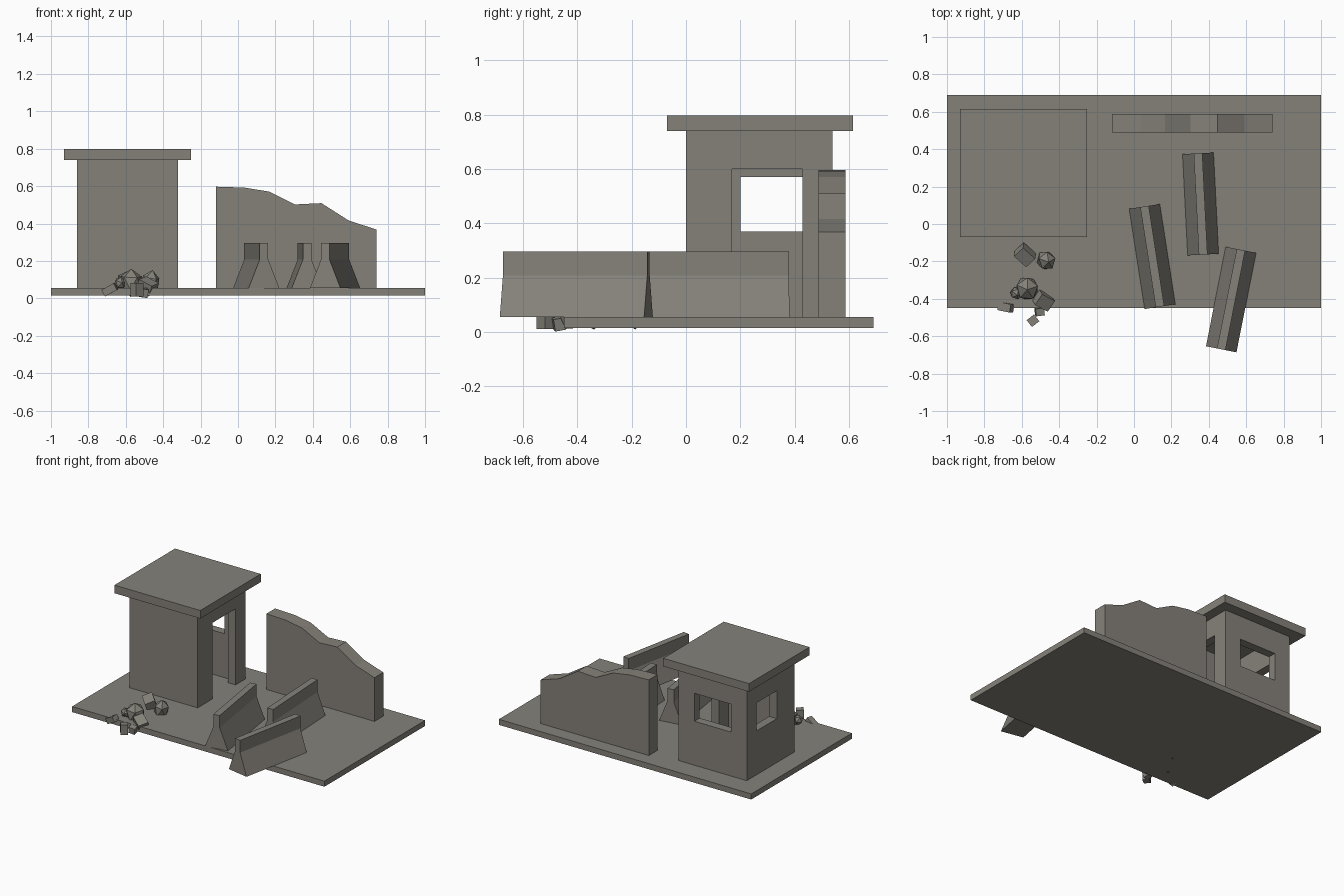
import bpy, bmesh, math
from mathutils import Matrix, Euler

if "Cube" in bpy.data.objects:
    bpy.data.objects.remove(bpy.data.objects["Cube"])

concrete = bpy.data.materials.new("weathered concrete")
concrete.diffuse_color = (0.235, 0.222, 0.193, 1)
concrete.use_nodes = True
concrete.node_tree.nodes["Principled BSDF"].inputs["Base Color"].default_value = concrete.diffuse_color


def finish(name, bm):
    bmesh.ops.recalc_face_normals(bm, faces=bm.faces)
    me = bpy.data.meshes.new(name)
    bm.to_mesh(me)
    bm.free()
    me.materials.append(concrete)
    ob = bpy.data.objects.new(name, me)
    bpy.context.collection.objects.link(ob)
    return ob


def box(name, x0, x1, y0, y1, z0, z1):
    bm = bmesh.new()
    m = Matrix.Translation(((x0 + x1) / 2, (y0 + y1) / 2, (z0 + z1) / 2))
    bmesh.ops.create_cube(bm, size=1, matrix=m @ Matrix.Diagonal((x1 - x0, y1 - y0, z1 - z0, 1)))
    return finish(name, bm)


def extrude_profile(name, pts, y0, y1):
    """Extrude an (x, z) outline along y."""
    bm = bmesh.new()
    face = bm.faces.new([bm.verts.new((x, y0, z)) for x, z in pts])
    new = bmesh.ops.extrude_face_region(bm, geom=[face])["geom"]
    bmesh.ops.translate(bm, vec=(0, y1 - y0, 0),
                        verts=[v for v in new if isinstance(v, bmesh.types.BMVert)])
    return finish(name, bm)


def cut(ob, cutter):
    mod = ob.modifiers.new("cut", 'BOOLEAN')
    mod.operation, mod.solver, mod.object = 'DIFFERENCE', 'EXACT', cutter
    bpy.context.view_layer.objects.active = ob
    bpy.ops.object.modifier_apply(modifier=mod.name)
    bpy.data.objects.remove(cutter)


# Ground slab
G = 0.055
box("ground_slab", -1, 1, -0.45, 0.69, 0.015, G)

# Guard booth: hollow shell, doorway on the right, windows left and back
booth = box("booth_walls", -0.86, -0.32, 0.0, 0.54, 0.05, 0.745)
cut(booth, box("cavity_cutter", -0.80, -0.38, 0.06, 0.48, 0.0, 0.9))
cut(booth, box("door_cutter", -0.45, -0.25, 0.17, 0.43, 0.0, 0.60))
cut(booth, box("left_window_cutter", -0.95, -0.75, 0.20, 0.43, 0.37, 0.57))
cut(booth, box("back_window_cutter", -0.735, -0.445, 0.43, 0.65, 0.37, 0.57))
box("booth_roof", -0.93, -0.25, -0.07, 0.615, 0.74, 0.798)

# Broken wall
top = [(-0.117, 0.597), (0.035, 0.592), (0.165, 0.571), (0.303, 0.502),
       (0.446, 0.509), (0.592, 0.416), (0.74, 0.368)]
extrude_profile("broken_wall", [(0.74, G), (-0.117, G)] + top, 0.488, 0.588)

# Road barriers: sloped foot with a thin upright top
half = [(0.083, G), (0.023, 0.208), (0.023, 0.296)]
outline = half + [(-x, z) for x, z in reversed(half)]
for i, (x, y, a) in enumerate([(0.0975, -0.174, 8.8), (0.356, 0.107, 2.9), (0.519, -0.404, -11.2)]):
    ob = extrude_profile(f"road_barrier_{i + 1}", outline, -0.271, 0.271)
    ob.location = (x, y, 0)
    ob.rotation_euler.z = math.radians(a)


# Rubble heap: low-poly rocks and broken blocks
def rubble(name, kind, loc, size, rot):
    bm = bmesh.new()
    m = (Matrix.Translation(loc) @ Euler([math.radians(r) for r in rot]).to_matrix().to_4x4()
         @ Matrix.Diagonal((*size, 1)))
    if kind == "rock":
        bmesh.ops.create_icosphere(bm, subdivisions=1, radius=1, matrix=m)
    else:
        bmesh.ops.create_cube(bm, size=1, matrix=m)
    finish(name, bm)


pieces = [
    ("rock", (-0.47, -0.195, 0.08), (0.052, 0.055, 0.073), (10, 8, 20)),
    ("rock", (-0.572, -0.345, 0.083), (0.066, 0.068, 0.075), (5, 0, 15)),
    ("rock", (-0.63, -0.37, 0.082), (0.034, 0.034, 0.034), (20, 10, 0)),
    ("block", (-0.583, -0.165, 0.09), (0.09, 0.07, 0.07), (20, 15, -42)),
    ("block", (-0.483, -0.41, 0.065), (0.085, 0.07, 0.06), (15, 25, -28)),
    ("block", (-0.685, -0.445, 0.047), (0.075, 0.045, 0.04), (5, -28, -12)),
    ("block", (-0.54, -0.517, 0.046), (0.05, 0.046, 0.07), (0, 0, 38)),
    ("block", (-0.505, -0.468, 0.03), (0.046, 0.04, 0.045), (10, 8, 8)),
]
for i, (kind, loc, size, rot) in enumerate(pieces):
    rubble(f"rubble_{kind}_{i + 1}", kind, loc, size, rot)
